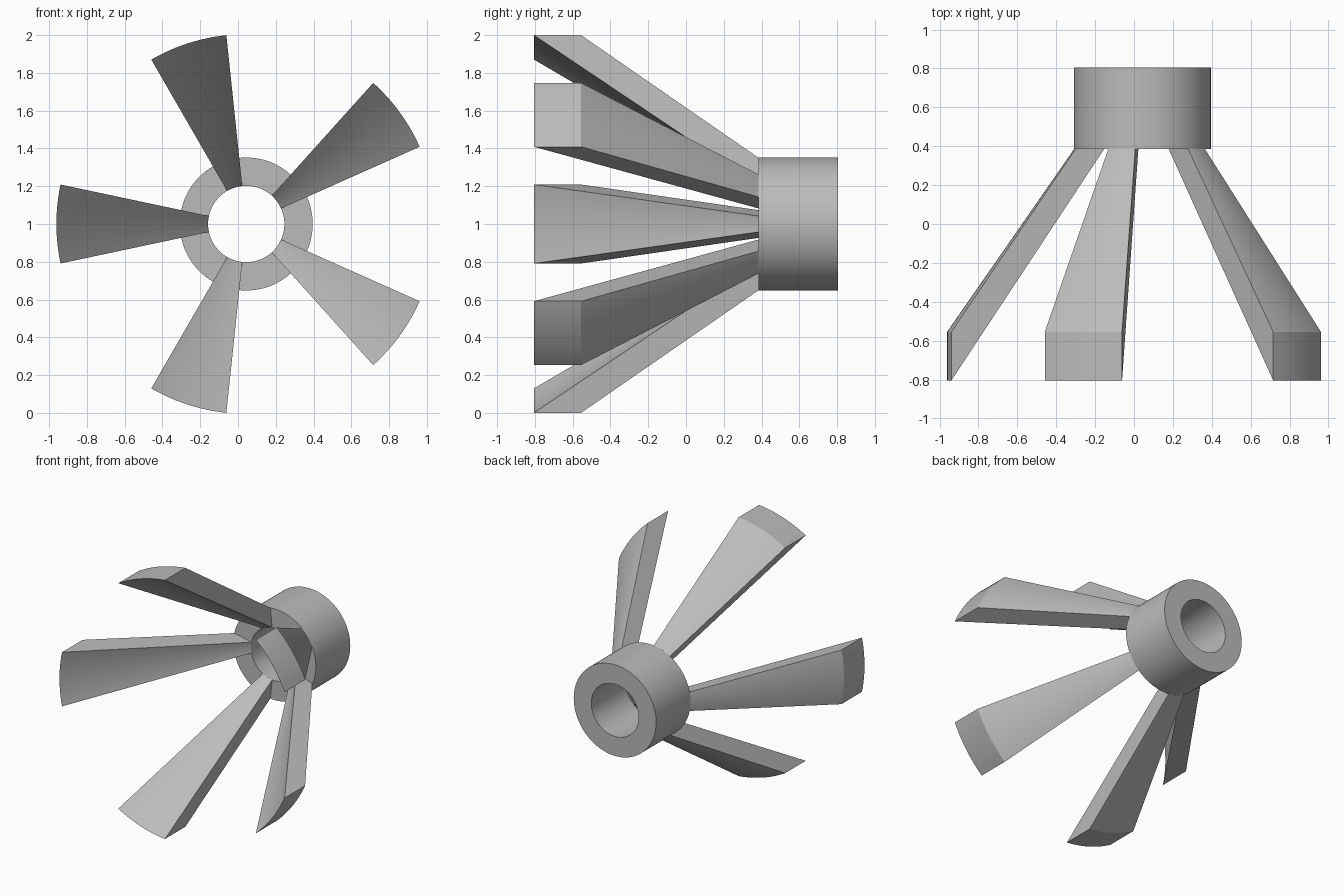
import bpy, bmesh
from math import cos, sin, radians

cube = bpy.data.objects.get("Cube")
if cube:
    bpy.data.objects.remove(cube, do_unlink=True)

CX, CZ = 0.0435, 1.0                       # hub axis, running along y
BACK, HUB_FRONT, TIP_BACK, TIP_FRONT = 0.805, 0.385, -0.555, -0.805
BORE, HUB_R, TIP_R = 0.202, 0.352, 1.005

grey = bpy.data.materials.new("plain_grey")
grey.use_nodes = True
colour = (0.5, 0.5, 0.5, 1)
grey.diffuse_color = colour
grey.node_tree.nodes["Principled BSDF"].inputs["Base Color"].default_value = colour


def swept_part(name, profile, start, end, steps):
    """Sweep a closed (radius, y) profile around the hub axis."""
    bm = bmesh.new()
    full = end - start >= 360
    rings = []
    for i in range(steps if full else steps + 1):
        a = radians(start + (end - start) * i / steps)
        rings.append([bm.verts.new((CX + r * cos(a), y, CZ + r * sin(a)))
                      for r, y in profile])
    pairs = list(zip(rings, rings[1:]))
    if full:
        pairs.append((rings[-1], rings[0]))
    n = len(profile)
    for p, q in pairs:
        for j in range(n):
            k = (j + 1) % n
            bm.faces.new((p[j], p[k], q[k], q[j]))
    if not full:
        bm.faces.new(rings[0])
        bm.faces.new(rings[-1])
    bmesh.ops.recalc_face_normals(bm, faces=bm.faces)
    mesh = bpy.data.meshes.new(name)
    bm.to_mesh(mesh)
    bm.free()
    mesh.materials.append(grey)
    obj = bpy.data.objects.new(name, mesh)
    bpy.context.collection.objects.link(obj)
    bpy.ops.object.select_all(action='DESELECT')
    obj.select_set(True)
    bpy.context.view_layer.objects.active = obj
    bpy.ops.object.shade_smooth_by_angle(angle=radians(20))
    return obj


# Hollow hub at the back
swept_part("hub", [(BORE, HUB_FRONT), (HUB_R, HUB_FRONT), (HUB_R, BACK), (BORE, BACK)],
           0, 360, 96)

# Five flared arms reaching forward and outward
arm_profile = [(BORE, HUB_FRONT), (HUB_R, HUB_FRONT), (TIP_R, TIP_BACK), (TIP_R, TIP_FRONT)]
for i in range(5):
    mid = 36 + 72 * i
    swept_part(f"arm_{i + 1}", arm_profile, mid - 12, mid + 12, 12)
